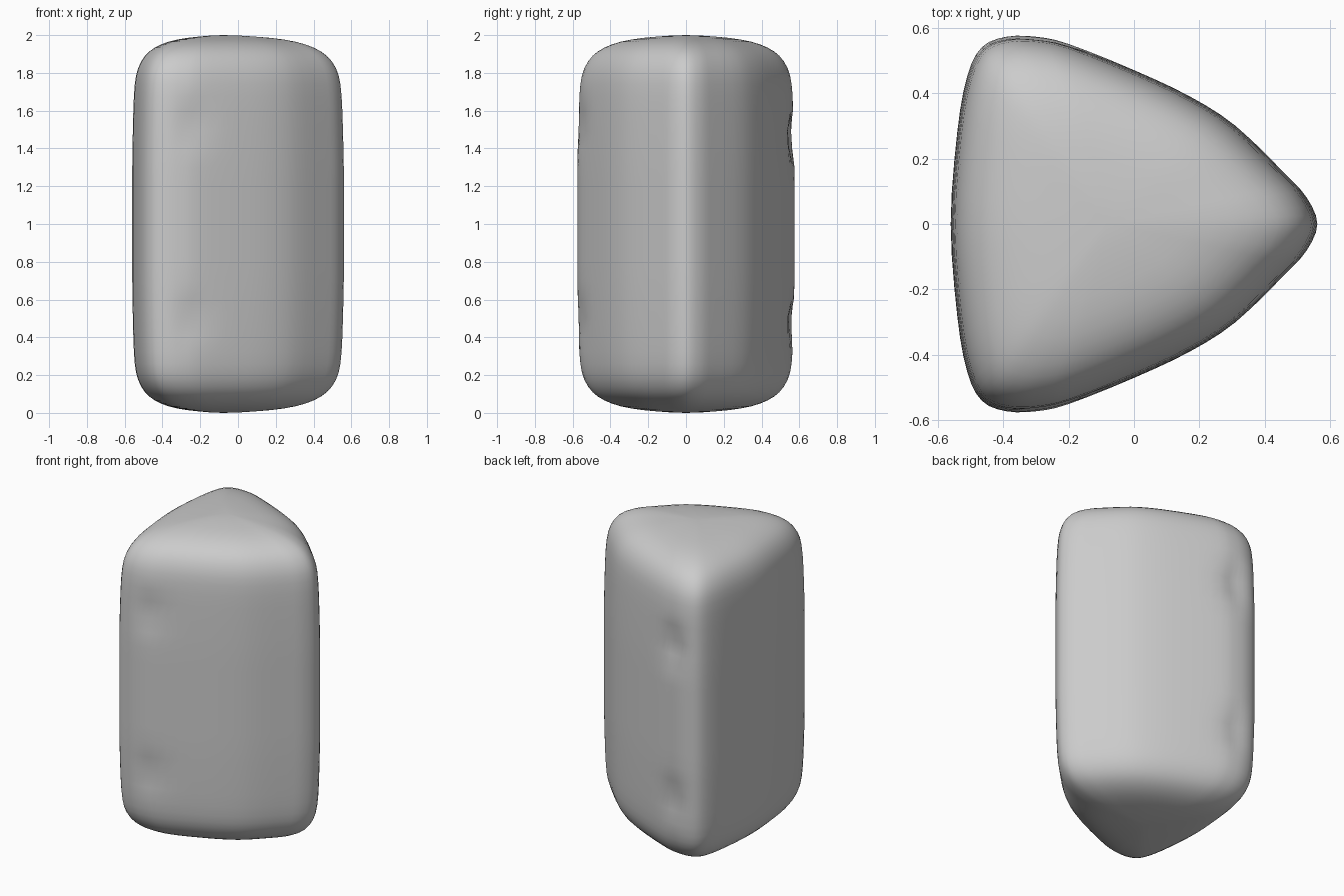
import bpy, bmesh, math
from mathutils import Vector

if "Cube" in bpy.data.objects:
    bpy.data.objects.remove(bpy.data.objects["Cube"])


def spline(pts, n, closed=False):
    """Smooth curve through 2D points (Catmull-Rom)."""
    m, out = len(pts), []
    get = lambda i: Vector(pts[i % m] if closed else pts[max(0, min(m - 1, i))])
    for i in range(m if closed else m - 1):
        a, b, c, d = (get(i + k) for k in (-1, 0, 1, 2))
        for k in range(n):
            t = k / n
            out.append(0.5 * (2 * b + (c - a) * t + (2 * a - 5 * b + 4 * c - d) * t * t
                              + (3 * b - a - 3 * c + d) * t ** 3))
    if not closed:
        out.append(Vector(pts[-1]))
    return out


# Rounded triangle outline: one half, then mirrored in y
half = [(0.56, 0), (0.528, 0.08), (0.46, 0.155), (0.31, 0.3), (0.17, 0.39), (0, 0.47),
        (-0.2, 0.55), (-0.3, 0.572), (-0.39, 0.572), (-0.465, 0.54), (-0.51, 0.45),
        (-0.54, 0.28), (-0.56, 0)]
outline = spline(half + [(x, -y) for x, y in half[-2:0:-1]], 3, True)

# Rounded end: (scale of outline, depth from the end)
end = spline([(0.15, 0.003), (0.4, 0.015), (0.6, 0.035), (0.75, 0.066), (0.86, 0.11),
              (0.935, 0.175), (0.972, 0.26), (0.988, 0.4), (0.997, 0.6)], 2)
middle = [(1.0, 0.6 + 0.1 * i) for i in range(1, 8)]
levels = [(s, z) for s, z in end] + middle + [(s, 2 - z) for s, z in reversed(end)]

# Shallow dents in the slanted sides: (x, side, z, depth)
dents = [(-0.24, -1, 1.53, 0.022), (-0.24, -1, 0.5, 0.02),
         (-0.3, 1, 1.46, 0.035), (-0.3, 1, 0.48, 0.028)]
cx = -0.08


def place(p, s, z):
    x, y = cx + (p.x - cx) * s, p.y * s
    for dx, side, dz, depth in dents:
        if y * side > 0.3:
            r2 = ((x - dx) ** 2 + (z - dz) ** 2) / 0.09 ** 2
            y -= side * depth * math.exp(-r2)
    return (x, y, z)


bm = bmesh.new()
rings = [[bm.verts.new(place(p, s, z)) for p in outline] for s, z in levels]
n = len(outline)
for a, b in zip(rings, rings[1:]):
    for i in range(n):
        j = (i + 1) % n
        bm.faces.new((a[i], a[j], b[j], b[i]))
for ring, z in ((rings[0], 0), (rings[-1], 2)):
    tip = bm.verts.new((cx, 0, z))
    for i in range(n):
        bm.faces.new((ring[i], ring[(i + 1) % n], tip))
bmesh.ops.recalc_face_normals(bm, faces=bm.faces)
for f in bm.faces:
    f.smooth = True
mesh = bpy.data.meshes.new("rounded_triangular_block")
bm.to_mesh(mesh)
bm.free()
block = bpy.data.objects.new("rounded_triangular_block", mesh)
bpy.context.collection.objects.link(block)
